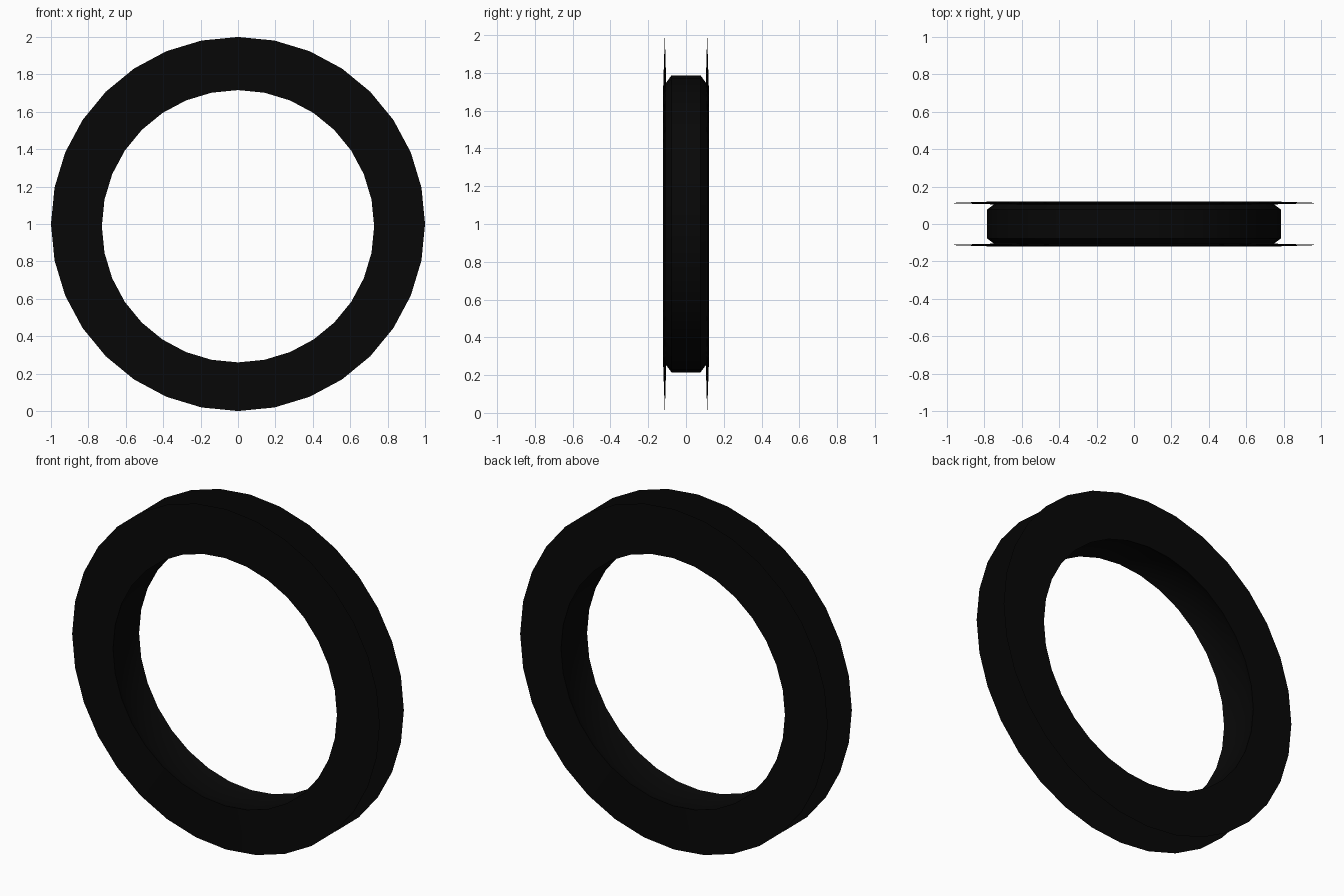
import bpy, bmesh, math

if "Cube" in bpy.data.objects:
    bpy.data.objects.remove(bpy.data.objects["Cube"])

SIDES = 32

# Plain black rubber
black = bpy.data.materials.new("black")
black.diffuse_color = (0.0022, 0.0022, 0.0022, 1)
black.use_nodes = True
black.node_tree.nodes["Principled BSDF"].inputs["Base Color"].default_value = black.diffuse_color

# Half cross-section: radius, distance from the middle plane, small vertical shift
half = [
    (0.745, 0.077, -0.008),   # shallow recess inside the hole
    (0.728, 0.121, -0.012),   # hole lip
    (1.000, 0.112, 0.0),      # thin flange rim
    (0.748, 0.105, 0.0),      # groove corner
    (0.786, 0.077, 0.001),    # core chamfer
]
profile = [(r, -y, dz) for r, y, dz in half] + [(r, y, dz) for r, y, dz in reversed(half)]

# Spin the closed section round the y axis
bm = bmesh.new()
rings = []
for i in range(SIDES):
    a = 2 * math.pi * i / SIDES
    rings.append([bm.verts.new((r * math.cos(a), y, 1 + dz + r * math.sin(a)))
                  for r, y, dz in profile])
n = len(profile)
for i in range(SIDES):
    p, q = rings[i], rings[(i + 1) % SIDES]
    for j in range(n):
        k = (j + 1) % n
        bm.faces.new((p[j], p[k], q[k], q[j]))
bmesh.ops.recalc_face_normals(bm, faces=bm.faces)

mesh = bpy.data.meshes.new("flanged_ring")
bm.to_mesh(mesh)
bm.free()
mesh.materials.append(black)
ring = bpy.data.objects.new("flanged_ring", mesh)
bpy.context.collection.objects.link(ring)

# Smooth round the ring, sharp at the section corners
bpy.context.view_layer.objects.active = ring
ring.select_set(True)
bpy.ops.object.shade_smooth_by_angle(angle=math.radians(30))
